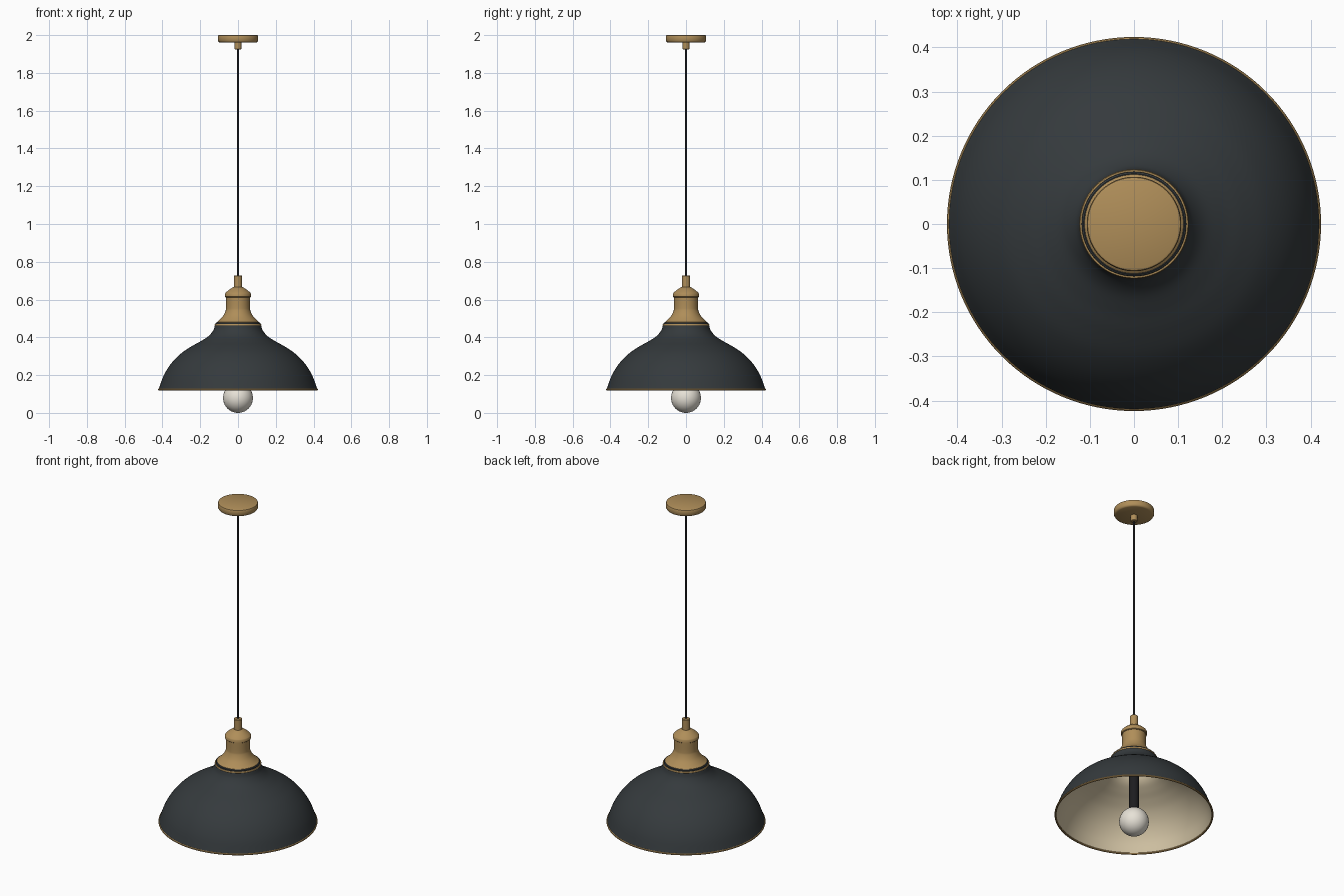
import bpy, bmesh, math
from mathutils import Vector

if "Cube" in bpy.data.objects:
    bpy.data.objects.remove(bpy.data.objects["Cube"])


def material(name, rgb):
    m = bpy.data.materials.new(name)
    m.diffuse_color = (*rgb, 1)
    m.use_nodes = True
    m.node_tree.nodes["Principled BSDF"].inputs["Base Color"].default_value = m.diffuse_color
    return m


BRASS = material("brass", (0.43, 0.27, 0.10))
DARK = material("charcoal", (0.035, 0.042, 0.046))
BLACK = material("black", (0.012, 0.012, 0.014))
CREAM = material("cream", (0.66, 0.56, 0.38))
GLASS = material("bulb_glass", (0.80, 0.76, 0.68))


def smooth_curve(pts, steps=6):
    """Catmull-Rom interpolation of profile points."""
    p = [Vector(q) for q in pts]
    p = [2 * p[0] - p[1]] + p + [2 * p[-1] - p[-2]]
    out = []
    for i in range(1, len(p) - 2):
        a, b, c, d = p[i - 1:i + 3]
        for k in range(steps):
            t = k / steps
            out.append(0.5 * (2 * b + (c - a) * t + (2 * a - 5 * b + 4 * c - d) * t ** 2
                              + (3 * b - a - 3 * c + d) * t ** 3))
    return [tuple(q) for q in out + [p[-2]]]


def lathe(name, profile, mat, segs=96, closed=False):
    """Revolve an (r, z) profile about z."""
    bm = bmesh.new()
    vs = [bm.verts.new((r, 0, z)) for r, z in profile]
    es = [bm.edges.new(e) for e in zip(vs, vs[1:] + (vs[:1] if closed else []))]
    bmesh.ops.spin(bm, geom=vs + es, cent=(0, 0, 0), axis=(0, 0, 1),
                   angle=2 * math.pi, steps=segs, use_duplicate=False)
    bmesh.ops.remove_doubles(bm, verts=bm.verts, dist=1e-5)
    bmesh.ops.recalc_face_normals(bm, faces=bm.faces)
    me = bpy.data.meshes.new(name)
    bm.to_mesh(me)
    bm.free()
    ob = bpy.data.objects.new(name, me)
    bpy.context.collection.objects.link(ob)
    me.materials.append(mat)
    bpy.context.view_layer.objects.active = ob
    ob.select_set(True)
    bpy.ops.object.shade_smooth_by_angle(angle=math.radians(35))
    ob.select_set(False)
    return ob


def rod(name, r, z0, z1, mat, bevel=0.003, segs=32):
    return lathe(name, [(0, z0), (r - bevel, z0), (r, z0 + bevel),
                        (r, z1 - bevel), (r - bevel, z1), (0, z1)], mat, segs)


# Ceiling canopy, cord and cord grips
lathe("ceiling_canopy", [(0, 1.961), (0.097, 1.961), (0.103, 1.964), (0.107, 1.971),
                         (0.107, 1.994), (0.105, 1.998), (0.101, 2.0), (0, 2.0)], BRASS)
rod("canopy_cord_grip", 0.018, 1.924, 1.963, BRASS)
rod("cord", 0.0055, 0.70, 1.95, BLACK, 0.001, 20)
rod("lower_cord_grip", 0.022, 0.655, 0.728, BRASS)

# Socket cap and flared neck
lathe("socket_cap", [(0, 0.668)] + smooth_curve([(0.022, 0.667), (0.040, 0.657), (0.058, 0.643), (0.067, 0.634)])
      + [(0.069, 0.631), (0.069, 0.615), (0.065, 0.612), (0, 0.612)], BRASS)
lathe("flared_neck", [(0, 0.620), (0.063, 0.620)]
      + smooth_curve([(0.063, 0.612), (0.063, 0.56), (0.066, 0.54), (0.078, 0.515), (0.097, 0.493), (0.112, 0.480)])
      + [(0.112, 0.477), (0, 0.477)], BRASS)

# Shade collar with brass ring
lathe("shade_collar", [(0, 0.479), (0.114, 0.479), (0.118, 0.476), (0.119, 0.46), (0, 0.46)], DARK)
lathe("collar_ring", [(0.10, 0.470), (0.122, 0.470), (0.124, 0.467), (0.124, 0.464),
                      (0.122, 0.461), (0.10, 0.461)], BRASS, closed=True)

# Shade: dark outer shell and cream lining
curve = smooth_curve([(0.122, 0.463), (0.132, 0.435), (0.158, 0.405), (0.200, 0.378), (0.250, 0.350),
                      (0.305, 0.312), (0.355, 0.260), (0.393, 0.198), (0.421, 0.123)])
lathe("shade_outer", [(0, 0.463)] + curve, DARK, 128)
lathe("shade_lining", [(0, 0.453)] + [(r - 0.006, z - 0.008 * (z - 0.123) / 0.34) for r, z in curve], CREAM, 128)

# Brass rim
rim = [(0.418 + 0.0055 * math.cos(a), 0.1235 + 0.0055 * math.sin(a))
       for a in [k * math.pi / 5 for k in range(10)]]
lathe("shade_rim", rim, BRASS, 128, closed=True)

# Lamp holder and globe bulb
rod("lamp_holder", 0.026, 0.15, 0.46, BLACK)
R = 0.079
lathe("bulb", [(R * math.sin(a), R - R * math.cos(a)) for a in [k * math.pi / 28 for k in range(29)]], GLASS, 56)
